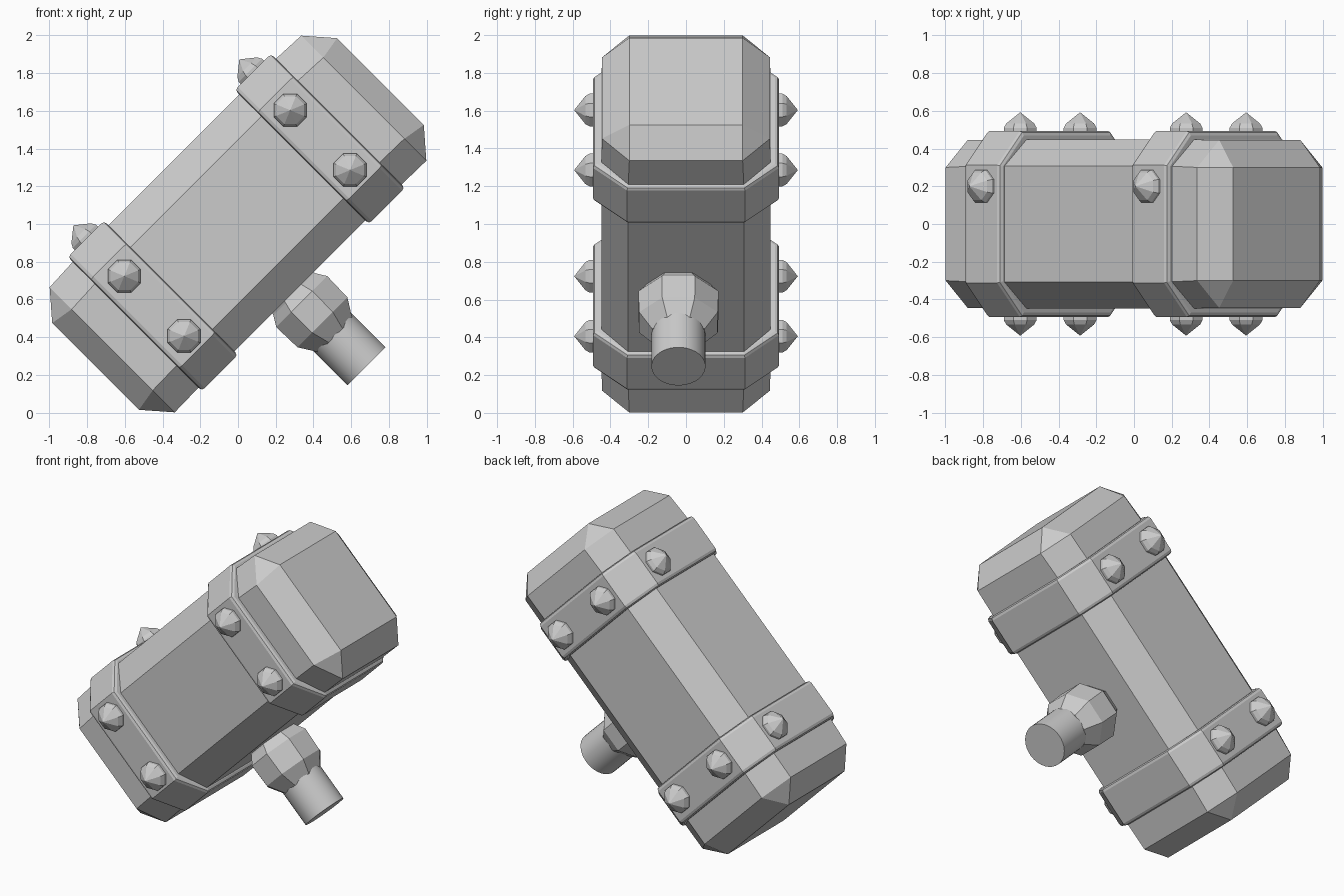
import bpy, bmesh, math
from mathutils import Matrix, Vector

if "Cube" in bpy.data.objects:
    bpy.data.objects.remove(bpy.data.objects["Cube"])

# Head frame: local X runs along the head, local -Z along the handle, tilted 45 degrees
TILT = Matrix.Translation((0, 0, 1)) @ Matrix.Rotation(math.radians(-45), 4, 'Y')


def loft(name, rings, matrix=Matrix.Identity(4)):
    """Skin closed rings of equal point count, capping both ends."""
    bm = bmesh.new()
    loops = [[bm.verts.new(p) for p in ring] for ring in rings]
    n = len(loops[0])
    for a, b in zip(loops, loops[1:]):
        for i in range(n):
            j = (i + 1) % n
            bm.faces.new((a[i], a[j], b[j], b[i]))
    bm.faces.new(loops[0])
    bm.faces.new(loops[-1])
    bmesh.ops.remove_doubles(bm, verts=bm.verts, dist=1e-5)
    bmesh.ops.recalc_face_normals(bm, faces=bm.faces)
    mesh = bpy.data.meshes.new(name)
    bm.to_mesh(mesh)
    bm.free()
    obj = bpy.data.objects.new(name, mesh)
    bpy.context.collection.objects.link(obj)
    obj.matrix_world = TILT @ matrix
    return obj


def octagon(x, hy, hz, cut_y, cut_z, dz=0.0):
    """Rectangle with chamfered corners in the YZ plane at x."""
    a, b = hy - cut_y, hz - cut_z
    pts = [(hy, -b), (hy, b), (a, hz), (-a, hz),
           (-hy, b), (-hy, -b), (-a, -hz), (a, -hz)]
    return [(x, y, z + dz) for y, z in pts]


def turned(profile, sides, sx=1.0, phase=0.5):
    """Rings around Z from (radius, z) pairs."""
    step = 2 * math.pi / sides
    return [[(sx * r * math.cos((i + phase) * step), r * math.sin((i + phase) * step), z)
             for i in range(sides)] for r, z in profile]


# Head block with faceted, tapered striking faces
loft("hammer_head", [
    octagon(-1.068, 0.30, 0.325, 0, 0),
    octagon(-0.943, 0.445, 0.469, 0.145, 0.165),
    octagon(-0.70, 0.448, 0.472, 0.14, 0.165, 0.008),
    octagon(0.70, 0.448, 0.472, 0.14, 0.165, 0.008),
    octagon(0.943, 0.445, 0.469, 0.145, 0.165),
    octagon(1.068, 0.30, 0.325, 0, 0),
])

# Reinforcing bands with softened rims
for side, label in ((-1, "lower"), (1, "upper")):
    band = loft(label + "_band", [
        octagon(side * x, 0.492, 0.503, 0.18, 0.17, 0.012) for x in (0.49, 0.762)])
    bev = band.modifiers.new("rim", 'BEVEL')
    bev.width = 0.022
    bev.segments = 2
    bev.limit_method = 'ANGLE'
    bev.angle_limit = math.radians(60)

    # Pointed studs: two on front and back, one on top
    spots = [((side * 0.622, f * 0.48, v), (0, f, 0))
             for f in (-1, 1) for v in (-0.218, 0.231)]
    spots.append(((side * 0.622, 0.2, 0.50), (0, 0, 1)))
    for k, (pos, normal) in enumerate(spots):
        turn = Vector(normal).to_track_quat('Z', 'Y').to_matrix().to_4x4()
        loft(f"{label}_stud_{k + 1}",
             turned([(0.094, -0.03), (0.094, 0.03), (0.08, 0.053), (0.0, 0.112)], 8),
             Matrix.Translation(pos) @ turn)

# Faceted collar under the head
place = Matrix.Translation((-0.052, -0.04, 0))
loft("handle_collar", turned([(0.17, -0.43), (0.19, -0.475), (0.23, -0.53),
                              (0.225, -0.685), (0.15, -0.785)], 8, 0.9), place)

# Short round handle
handle = loft("handle", turned([(0.143, -0.6), (0.143, -1.014)], 32), place)
bpy.context.view_layer.objects.active = handle
handle.select_set(True)
bpy.ops.object.shade_smooth_by_angle(angle=math.radians(30))
